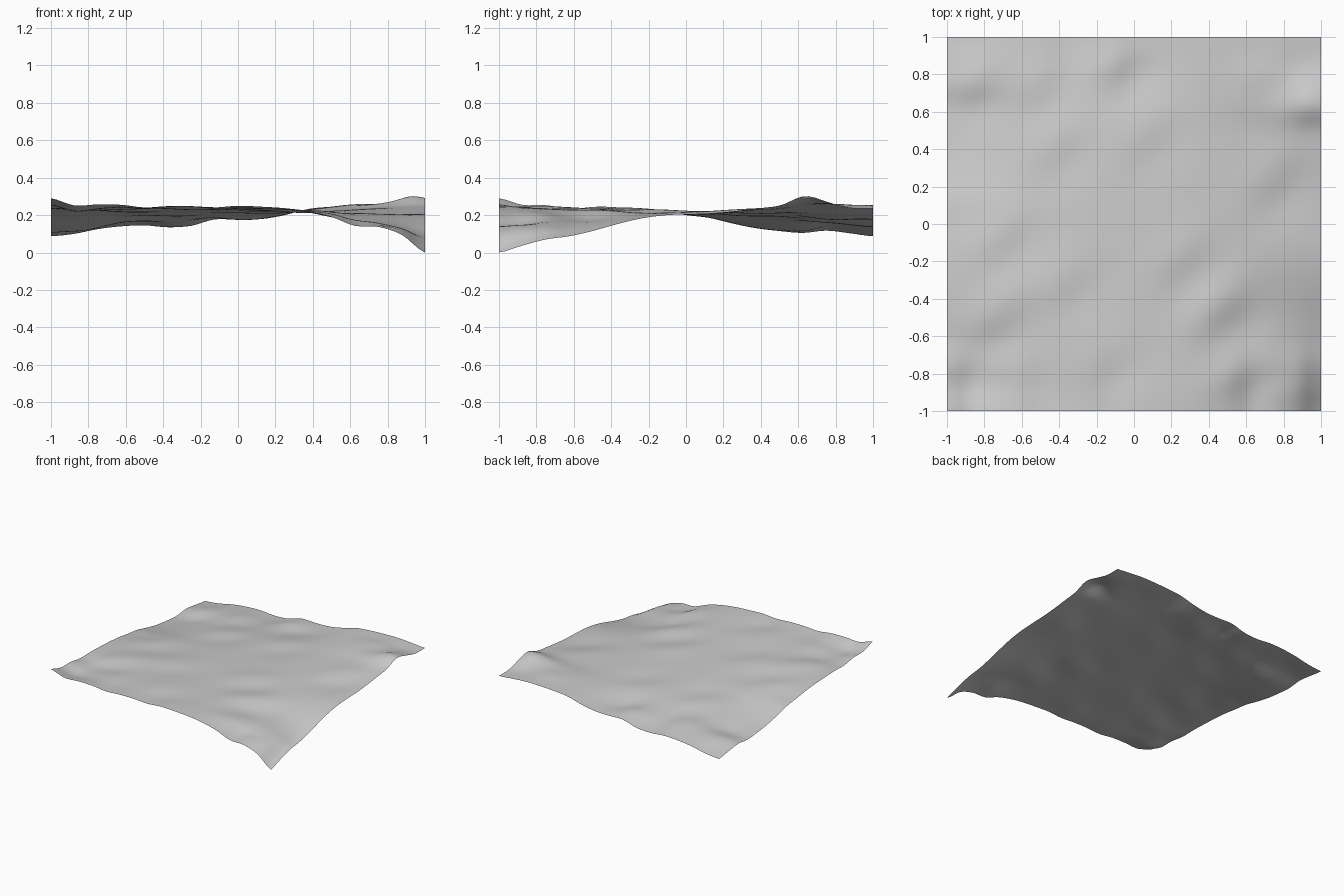
import bpy
import bmesh
import math

# Remove the default object
cube = bpy.data.objects.get("Cube")
if cube:
    bpy.data.objects.remove(cube, do_unlink=True)

SEGMENTS = 64

# Border heights in thousandths, evenly spaced from -1 to 1
FRONT = (295, 257, 262, 260, 246, 253, 253, 246, 255, 250, 242, 225, 195, 148, 142, 100, 5)
BACK = (92, 105, 130, 145, 150, 140, 148, 182, 180, 184, 205, 238, 250, 256, 258, 250, 240)
LEFT = (295, 260, 258, 240, 242, 238, 232, 222, 205, 190, 160, 135, 120, 110, 122, 108, 92)
RIGHT = (5, 42, 75, 92, 120, 155, 185, 203, 210, 215, 225, 240, 255, 288, 270, 243, 240)

# Diagonal ripples: centre x, centre y, strength
RIPPLES = (
    (-.08, .82, .22), (.48, -.5, .24), (.6, -.86, .2), (-.68, -.5, .16),
    (-.9, -.7, .12), (.28, -.22, .16), (-.68, -.1, .15), (-.85, .7, .18),
    (.1, .45, .12), (.76, .2, .15), (-.4, .38, .14), (-.35, -.35, .12),
    (.7, .75, .12), (-.5, .7, .12), (-.1, -.75, .1),
)


def sample(border, position):
    """Smooth interpolation along a border."""
    last = len(border) - 1
    place = (position + 1) / 2 * last
    i = max(0, min(int(place), last - 1))
    t = place - i
    a, b, c, d = (border[max(0, min(i + k, last))] for k in (-1, 0, 1, 2))
    value = b + t / 2 * (c - a + t * (2 * a - 5 * b + 4 * c - d
                                      + t * (3 * (b - c) + d - a)))
    return value / 1000


def base(x, y):
    """Gentle saddle underlying the whole sheet."""
    return .225 + .07 * x * y - .022 * y


def fade(distance):
    """Influence of a border, fading towards the middle."""
    return math.exp(-(distance / .36) ** 2)


def height(x, y):
    left, right = fade(x + 1), fade(1 - x)
    front, back = fade(y + 1), fade(1 - y)
    z = base(x, y)

    # Border waves
    for border, side, weight in ((FRONT, -1, front), (BACK, 1, back)):
        z += weight * (sample(border, x) - base(x, side))
    for border, side, weight in ((LEFT, -1, left), (RIGHT, 1, right)):
        z += weight * (sample(border, y) - base(side, y))

    # Corners belong to two borders, so count them once
    for border, side, weight in ((FRONT, -1, front), (BACK, 1, back)):
        z -= weight * left * (sample(border, -1) - base(-1, side))
        z -= weight * right * (sample(border, 1) - base(1, side))

    # Interior ripples, vanishing at the borders
    inside = min(1, (1 - abs(x)) * 6) * min(1, (1 - abs(y)) * 6)
    for cx, cy, strength in RIPPLES:
        across = (x - cx - y + cy) / math.sqrt(2)
        along = (x - cx + y - cy) / math.sqrt(2)
        falloff = math.exp(-(across / .14) ** 2 - (along / .2) ** 2)
        z -= inside * strength * across * falloff

    # Knoll just inside the right border
    z += .02 * math.exp(-((x - .93) / .08) ** 2 - ((y - .65) / .1) ** 2)
    return z


# Grey surface material
grey = bpy.data.materials.new("mid_grey")
grey.use_nodes = True
colour = (.6, .6, .6, 1)
grey.diffuse_color = colour
grey.node_tree.nodes["Principled BSDF"].inputs["Base Color"].default_value = colour

# Rolling terrain sheet
bm = bmesh.new()
bmesh.ops.create_grid(bm, x_segments=SEGMENTS, y_segments=SEGMENTS, size=1)
for vert in bm.verts:
    vert.co.z = height(vert.co.x, vert.co.y)
lowest = min(vert.co.z for vert in bm.verts)
for vert in bm.verts:
    vert.co.z -= lowest
for face in bm.faces:
    face.smooth = True

mesh = bpy.data.meshes.new("terrain_sheet")
bm.to_mesh(mesh)
bm.free()
mesh.materials.append(grey)
terrain = bpy.data.objects.new("terrain_sheet", mesh)
bpy.context.collection.objects.link(terrain)
